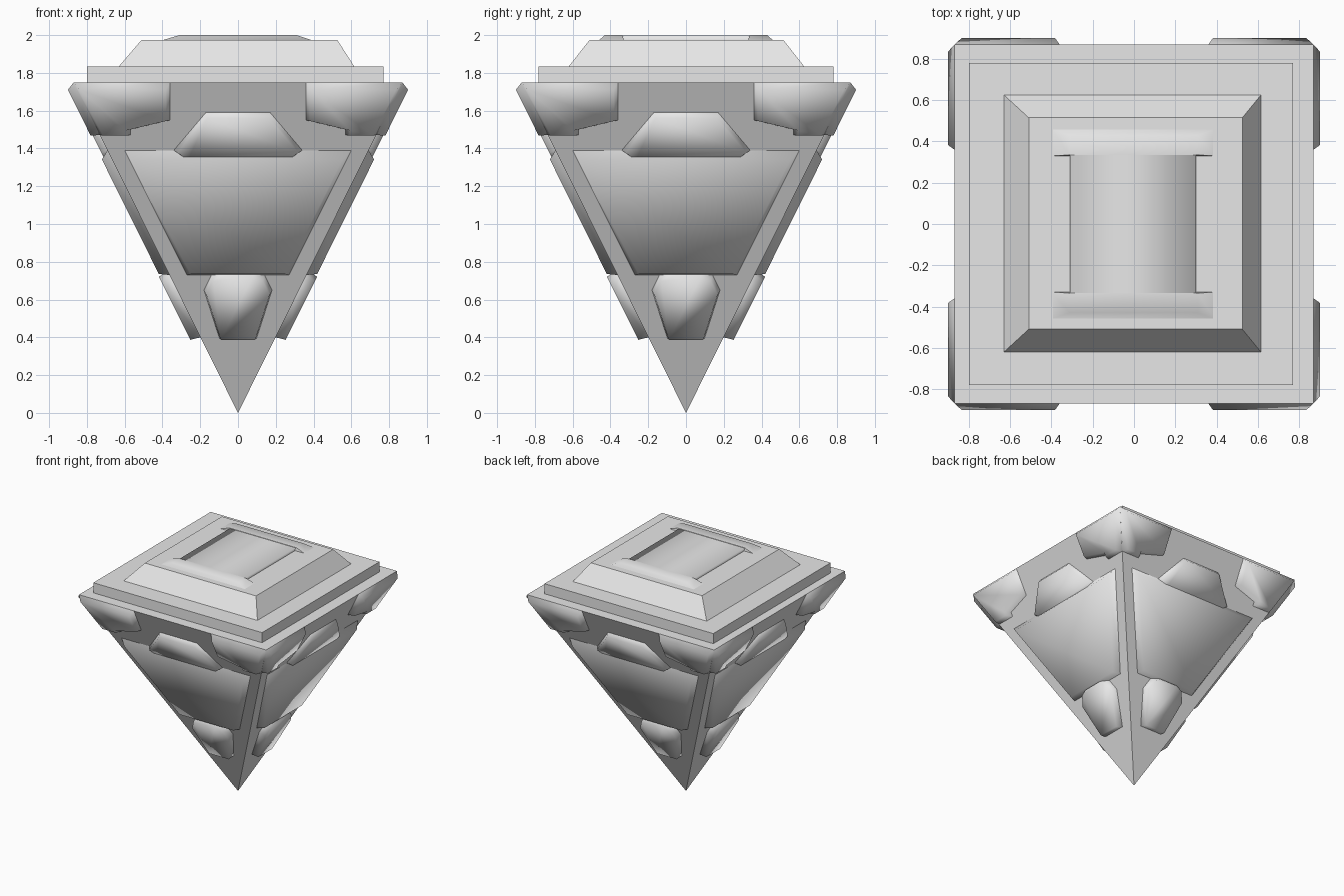
import bpy, bmesh
from mathutils import Matrix
from math import pi

if "Cube" in bpy.data.objects:
    bpy.data.objects.remove(bpy.data.objects["Cube"])

# Single stone material
GREY = (0.8, 0.8, 0.8, 1)
stone = bpy.data.materials.new("grey_stone")
stone.use_nodes = True
stone.diffuse_color = GREY
stone.node_tree.nodes["Principled BSDF"].inputs["Base Color"].default_value = GREY

RIM_Z, RIM = 1.75, 0.87
SLOPE = RIM / RIM_Z


def finish(name, bm):
    mesh = bpy.data.meshes.new(name)
    bm.to_mesh(mesh)
    bm.free()
    mesh.materials.append(stone)
    obj = bpy.data.objects.new(name, mesh)
    bpy.context.collection.objects.link(obj)
    return obj


def frustum(name, base, top, z0, z1, smooth=False):
    """Tapered block between two rectangles given as (x0, x1, y0, y1)."""
    bm = bmesh.new()
    rings = []
    for (x0, x1, y0, y1), z in ((base, z0), (top, z1)):
        corners = ((x0, y0), (x1, y0), (x1, y1), (x0, y1))
        rings.append([bm.verts.new((x, y, z)) for x, y in corners])
    low, high = rings
    bm.faces.new(low[::-1])
    bm.faces.new(high)
    for i in range(4):
        j = (i + 1) % 4
        bm.faces.new((low[i], low[j], high[j], high[i]))
    bm.normal_update()
    for f in bm.faces:
        f.smooth = smooth and abs(f.normal.y) < 0.9 and f.normal.z > -0.5
    return finish(name, bm)


def plate(name, outline, depth, inset, side):
    """Raised bevelled plate on one sloping side, outline in (x, z)."""
    bm = bmesh.new()
    face = bm.faces.new([bm.verts.new((x, -SLOPE * z, z)) for x, z in outline])
    bm.normal_update()
    bmesh.ops.inset_individual(bm, faces=[face], thickness=inset,
                               depth=depth, use_even_offset=True)
    for f in bm.faces:
        f.smooth = True
    bmesh.ops.rotate(bm, verts=bm.verts, matrix=Matrix.Rotation(side * pi / 2, 3, "Z"))
    return finish(name, bm)


def mirrored(half):
    """Complete a right half, listed bottom to top, into a full outline."""
    return half + [(-x, z) for x, z in reversed(half)]


# Inverted pyramid body
bm = bmesh.new()
tip = bm.verts.new((0, 0, 0))
rim = [bm.verts.new((x * RIM, y * RIM, RIM_Z))
       for x, y in ((-1, -1), (1, -1), (1, 1), (-1, 1))]
bm.faces.new(rim)
for i in range(4):
    bm.faces.new((tip, rim[(i + 1) % 4], rim[i]))
bmesh.ops.recalc_face_normals(bm, faces=bm.faces)
finish("pyramid_body", bm)

# Stepped lid
frustum("lid_slab", (-0.8, 0.77, -0.78, 0.78), (-0.8, 0.77, -0.78, 0.78), RIM_Z, 1.835)
frustum("lid_step", (-0.63, 0.615, -0.62, 0.625), (-0.51, 0.525, -0.51, 0.515), 1.835, 1.975)
frustum("lid_panel", (-0.31, 0.3, -0.34, 0.35), (-0.31, 0.3, -0.34, 0.35), 1.97, 1.997, True)
for label, s in (("front", -1), ("back", 1)):
    y0, y1 = sorted((s * 0.33, s * 0.46))
    t0, t1 = sorted((s * 0.335, s * 0.43))
    frustum(label + "_lid_bar", (-0.4, 0.39, y0, y1), (-0.31, 0.31, t0, t1), 1.973, 2.0, True)

# Raised plates repeated on all four sides
main = mirrored([(0.27, 0.73), (0.6, 1.39)])
crest = mirrored([(0.27, 1.34), (0.34, 1.39), (0.17, 1.59)])
gem = mirrored([(0.1, 0.4), (0.18, 0.65), (0.14, 0.73), (0.08, 0.755)])
corner = [(0.36, 1.55), (0.57, 1.5), (0.57, 1.47), (0.73, 1.47),
          (RIM, RIM_Z), (0.36, RIM_Z)]
for side, label in enumerate(("front", "left", "back", "right")):
    plate(label + "_main_plate", main, 0.048, 0.03, side)
    plate(label + "_crest_plate", crest, 0.035, 0.015, side)
    plate(label + "_lower_plate", gem, 0.054, 0.012, side)
    plate(label + "_corner_plate_a", corner, 0.045, 0.022, side)
    plate(label + "_corner_plate_b", [(-x, z) for x, z in reversed(corner)],
          0.045, 0.022, side)
